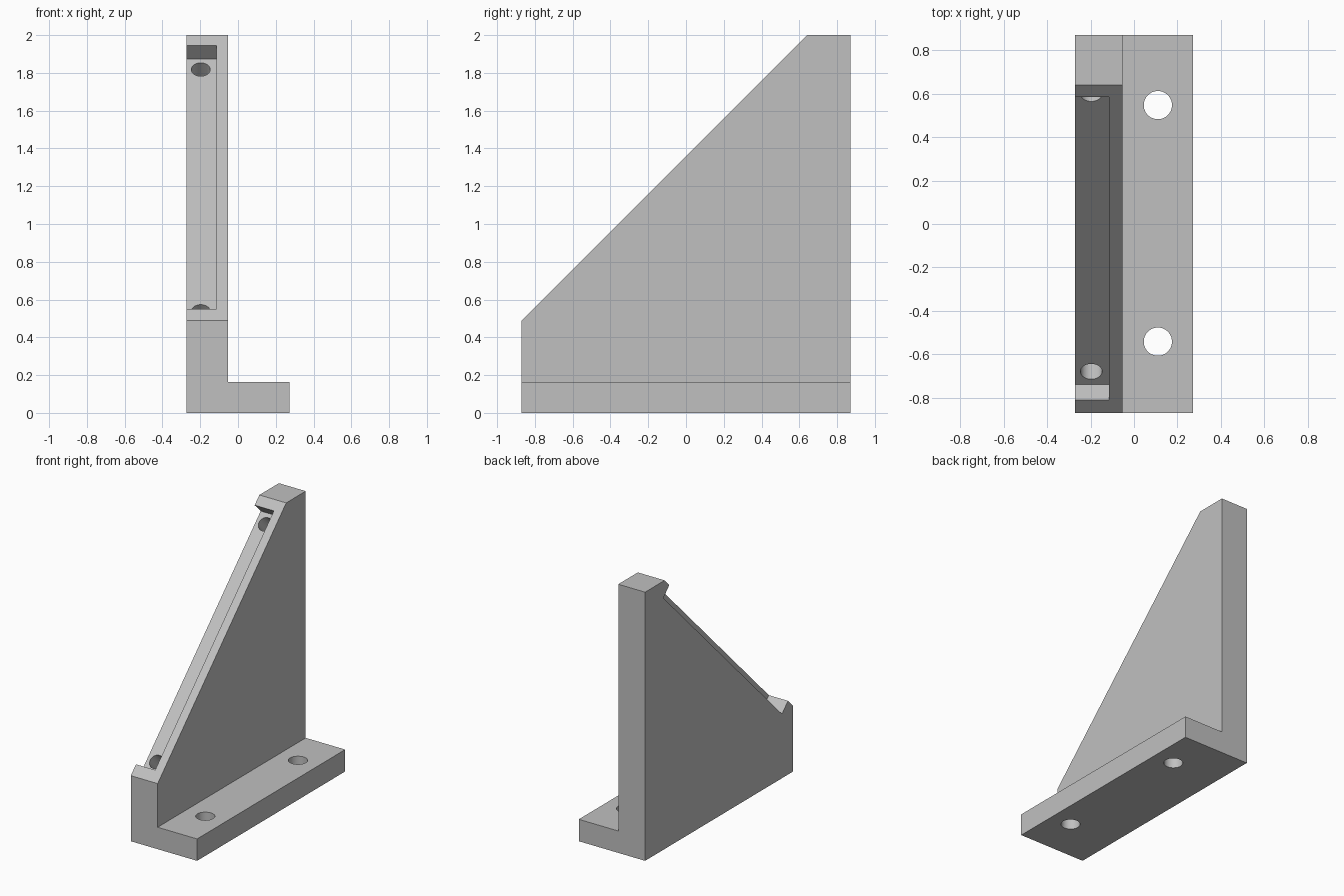
import bpy, bmesh, math
from mathutils import Matrix, Vector

if "Cube" in bpy.data.objects:
    bpy.data.objects.remove(bpy.data.objects["Cube"], do_unlink=True)

HALF_W, HALF_L, HEIGHT = 0.273, 0.871, 2.0
WALL_X, BASE_Z = -0.052, 0.163        # inner face of the wall, top of the foot
SLOPE_Y = 0.641                       # where the 45 degree edge meets the top
RECESS_X, RECESS_DEPTH = -0.115, 0.1
DOWN = Vector((0, 1, -1)).normalized()  # direction into the sloped edge

grey = bpy.data.materials.new("plain grey")
grey.use_nodes = True
colour = (0.53, 0.53, 0.53, 1)
grey.diffuse_color = colour
grey.node_tree.nodes["Principled BSDF"].inputs["Base Color"].default_value = colour


def make_object(name, bm):
    bmesh.ops.recalc_face_normals(bm, faces=bm.faces)
    mesh = bpy.data.meshes.new(name)
    bm.to_mesh(mesh)
    bm.free()
    mesh.materials.append(grey)
    obj = bpy.data.objects.new(name, mesh)
    bpy.context.collection.objects.link(obj)
    return obj


def cylinder(name, centre, axis, radius, depth):
    bm = bmesh.new()
    turn = Vector(axis).to_track_quat('Z', 'Y').to_matrix().to_4x4()
    bmesh.ops.create_cone(bm, cap_ends=True, segments=48, radius1=radius,
                          radius2=radius, depth=depth,
                          matrix=Matrix.Translation(centre) @ turn)
    return make_object(name, bm)


# L-shaped section run along the length, then trimmed by the sloping plane
bm = bmesh.new()
section = [(-HALF_W, 0), (HALF_W, 0), (HALF_W, BASE_Z), (WALL_X, BASE_Z),
           (WALL_X, HEIGHT), (-HALF_W, HEIGHT)]
face = bm.faces.new([bm.verts.new((x, -HALF_L, z)) for x, z in section])
run = bmesh.ops.extrude_face_region(bm, geom=[face])
bmesh.ops.translate(bm, vec=(0, 2 * HALF_L, 0),
                    verts=[v for v in run["geom"] if isinstance(v, bmesh.types.BMVert)])
cut = bmesh.ops.bisect_plane(bm, geom=bm.verts[:] + bm.edges[:] + bm.faces[:],
                             plane_co=(0, SLOPE_Y, HEIGHT), plane_no=-DOWN,
                             clear_outer=True)
bmesh.ops.holes_fill(bm, edges=[e for e in bm.edges if e.is_boundary], sides=0)
bracket = make_object("angle_bracket", bm)

# Recess along the slope, open on the outer side of the wall
low, high = Vector((0, -0.81, 0.549)), Vector((0, 0.586, 1.945))
bm = bmesh.new()
corners = [low - DOWN * 0.1, low + DOWN * RECESS_DEPTH,
           high + DOWN * RECESS_DEPTH, high - DOWN * 0.1]
face = bm.faces.new([bm.verts.new((RECESS_X, p.y, p.z)) for p in corners])
run = bmesh.ops.extrude_face_region(bm, geom=[face])
bmesh.ops.translate(bm, vec=(-0.4, 0, 0),
                    verts=[v for v in run["geom"] if isinstance(v, bmesh.types.BMVert)])
cutters = [make_object("recess_cutter", bm)]

# Blind holes in the recess floor, and through holes in the foot
for y, z in ((-0.68, 0.538), (0.6, 1.818)):
    cutters.append(cylinder("slope_hole_cutter", Vector((-0.197, y, z)) + DOWN * 0.1,
                            DOWN, 0.05, 0.4))
for y in (-0.542, 0.548):
    cutters.append(cylinder("foot_hole_cutter", (0.11, y, BASE_Z / 2), (0, 0, 1), 0.065, 0.4))

for cutter in cutters:
    cutter.hide_render = True
    cutter.hide_set(True)
    mod = bracket.modifiers.new("cut", 'BOOLEAN')
    mod.operation, mod.solver, mod.object = 'DIFFERENCE', 'EXACT', cutter

# Apply the cuts and keep the hole walls smooth with crisp rims
bpy.ops.object.select_all(action='DESELECT')
bpy.context.view_layer.objects.active = bracket
bracket.select_set(True)
for mod in list(bracket.modifiers):
    bpy.ops.object.modifier_apply(modifier=mod.name)
for cutter in cutters:
    bpy.data.objects.remove(cutter, do_unlink=True)
bpy.ops.object.shade_smooth_by_angle(angle=math.radians(30))
